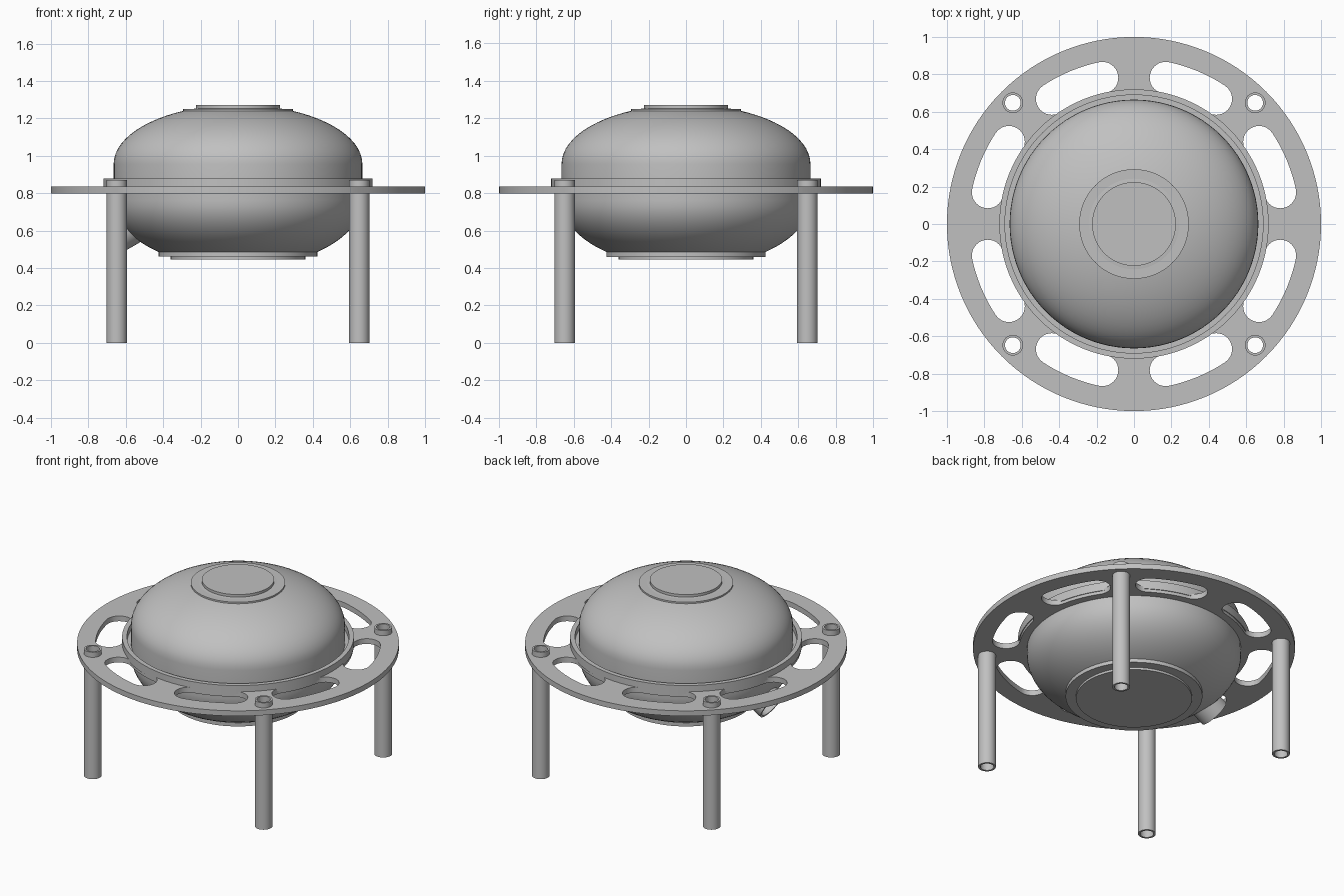
import bpy, bmesh
from math import pi, cos, sin, radians, sqrt
from mathutils import Matrix, Vector

cube = bpy.data.objects.get("Cube")
if cube:
    bpy.data.objects.remove(cube, do_unlink=True)

GREY = (0.53, 0.53, 0.53, 1.0)
metal = bpy.data.materials.new("grey metal")
metal.use_nodes = True
metal.diffuse_color = GREY
metal.node_tree.nodes["Principled BSDF"].inputs["Base Color"].default_value = GREY


def link(name, data):
    obj = bpy.data.objects.new(name, data)
    bpy.context.collection.objects.link(obj)
    data.materials.append(metal)
    return obj


def lathe(name, profile, closed=False, steps=96, matrix=Matrix()):
    """Revolve (radius, height) points around the z axis."""
    bm = bmesh.new()
    verts = [bm.verts.new((r, 0, z)) for r, z in profile]
    pairs = list(zip(verts, verts[1:]))
    if closed:
        pairs.append((verts[-1], verts[0]))
    edges = [bm.edges.new(p) for p in pairs]
    bmesh.ops.spin(bm, geom=verts + edges, cent=(0, 0, 0), axis=(0, 0, 1),
                   angle=2 * pi, steps=steps)
    bmesh.ops.remove_doubles(bm, verts=bm.verts, dist=1e-5)
    bmesh.ops.recalc_face_normals(bm, faces=bm.faces)
    bm.transform(matrix)
    mesh = bpy.data.meshes.new(name)
    bm.to_mesh(mesh)
    bm.free()
    return link(name, mesh)


def tube(name, inner, outer, low, high, **kw):
    profile = [(inner, low), (outer, low), (outer, high), (inner, high)]
    return lathe(name, profile, closed=True, **kw)


def disc(name, radius, low, high):
    return lathe(name, [(0, low), (radius, low), (radius, high), (0, high)])


def arc(cx, cy, radius, start, end, count):
    return [(cx + radius * cos(start + (end - start) * i / count),
             cy + radius * sin(start + (end - start) * i / count))
            for i in range(count + 1)]


def slot(start, end, mid=0.80, half=0.085):
    """Outline of a curved slot with round ends."""
    out = arc(0, 0, mid + half, start, end, 16)
    out += arc(mid * cos(end), mid * sin(end), half, end, end + pi, 16)[1:]
    out += arc(0, 0, mid - half, end, start, 16)[1:]
    out += arc(mid * cos(start), mid * sin(start), half,
               start + pi, start + 2 * pi, 16)[1:-1]
    return out


# Body: two half ellipses joined by a straight band
upper = [(0.665 * cos(a), 0.955 + 0.317 * sin(a))
         for a in (radians(i * 5) for i in range(15))]
lower = [(0.665 * cos(a), 0.76 - 0.357 * sin(a))
         for a in (radians(i * 5) for i in range(13))]
body = [(0, 0.475)] + lower[::-1] + upper + [(0, 1.24)]
lathe("body_shell", body)

# Stepped caps on the top and bottom
tube("top_cap_ring", 0.235, 0.293, 1.22, 1.25)
disc("top_cap_disc", 0.224, 1.22, 1.27)
tube("bottom_cap_ring", 0.365, 0.425, 0.46, 0.485)
disc("bottom_cap_disc", 0.36, 0.445, 0.485)

# Raised collar around the body
tube("body_collar", 0.69, 0.72, 0.82, 0.878)

# Round deck plate with curved slots and leg holes
LEG = 0.648
outlines = [arc(0, 0, 1.0, 0, 2 * pi, 128)[:-1],
            arc(0, 0, 0.64, 0, 2 * pi, 96)[:-1]]
for quarter in range(4):
    turn = quarter * pi / 2
    for low, high in ((12.2, 33.3), (56.7, 77.8)):
        outlines.append(slot(turn + radians(low), turn + radians(high)))
    reach, diagonal = LEG * sqrt(2), turn + pi / 4
    outlines.append(arc(reach * cos(diagonal), reach * sin(diagonal),
                        0.05, 0, 2 * pi, 32)[:-1])
curve = bpy.data.curves.new("deck_plate", "CURVE")
curve.dimensions = "2D"
curve.fill_mode = "BOTH"
curve.extrude = 0.018
for points in outlines:
    spline = curve.splines.new("POLY")
    spline.points.add(len(points) - 1)
    for point, (x, y) in zip(spline.points, points):
        point.co = (x, y, 0, 1)
    spline.use_cyclic_u = True
source = bpy.data.objects.new("deck_outline", curve)
bpy.context.collection.objects.link(source)
bpy.context.view_layer.update()
plate = bpy.data.meshes.new_from_object(
    source.evaluated_get(bpy.context.evaluated_depsgraph_get()))
bpy.data.objects.remove(source, do_unlink=True)
plate.transform(Matrix.Translation((0, 0, 0.817)))
plate.materials.clear()
bm = bmesh.new()
bm.from_mesh(plate)
bmesh.ops.remove_doubles(bm, verts=bm.verts, dist=1e-5)
bmesh.ops.recalc_face_normals(bm, faces=bm.faces)
bm.to_mesh(plate)
bm.free()
link("deck_plate", plate)

# Four hollow legs
for side, x in (("left", LEG), ("right", -LEG)):
    for end, y in (("front", -LEG), ("back", LEG)):
        tube(f"{end}_{side}_leg", 0.042, 0.055, 0, 0.87, steps=32,
             matrix=Matrix.Translation((x, y, 0)))

# Short angled port on the right underside
axis = Vector((-0.87, 0, -0.5))
aim = Vector((0, 0, 1)).rotation_difference(axis).to_matrix().to_4x4()
tube("side_port", 0.085, 0.1, -0.2, 0, steps=48,
     matrix=Matrix.Translation((-0.65, 0, 0.58)) @ aim)

# Smooth curved walls, keep rims crisp
bpy.ops.object.select_all(action="DESELECT")
for obj in bpy.context.collection.objects:
    if obj.type == "MESH":
        obj.select_set(True)
        bpy.context.view_layer.objects.active = obj
bpy.ops.object.shade_smooth_by_angle(angle=radians(30))
